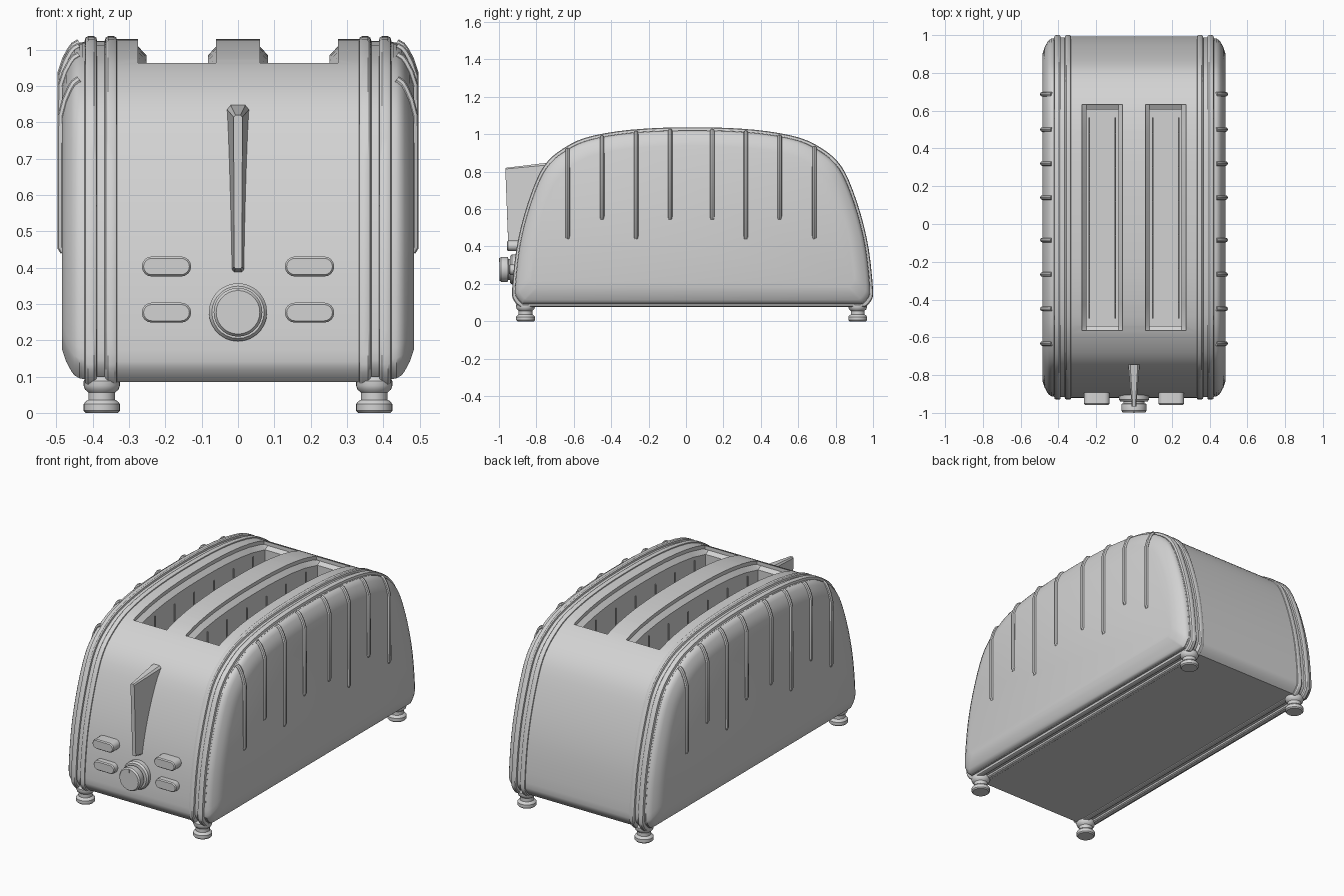
import bpy, bmesh, math
from mathutils import Vector

if "Cube" in bpy.data.objects:
    bpy.data.objects.remove(bpy.data.objects["Cube"], do_unlink=True)

GREY = (0.65, 0.65, 0.65, 1)
metal = bpy.data.materials.new("grey_metal")
metal.use_nodes = True
metal.diffuse_color = GREY
metal.node_tree.nodes["Principled BSDF"].inputs["Base Color"].default_value = GREY

Y0, HALF, MID = 0.035, 0.965, 0.557   # centre and half length of the shell
# half outline of the shell seen from the side: (distance from centre, height)
OUTLINE = [(0, 1.037), (.2, 1.033), (.4, 1.016), (.577, .98), (.69, .925), (.775, .855),
           (.835, .755), (.9, .57), (.943, .38), (.965, .165), (.955, .11), (.925, .077)]


def smooth_outline(pts, steps=3):
    """Catmull-Rom subdivision of the half outline."""
    ext = [(-pts[1][0], pts[1][1])] + pts + [pts[-1]]
    out = []
    for i in range(1, len(ext) - 2):
        a, b, c, d = (Vector(p) for p in ext[i - 1:i + 3])
        for k in range(steps):
            t = k / steps
            out.append(0.5 * (2 * b + (c - a) * t + (2 * a - 5 * b + 4 * c - d) * t ** 2
                              + (3 * b - a - 3 * c + d) * t ** 3))
    return out + [Vector(pts[-1])]


HALF_RING = smooth_outline(OUTLINE)


def section(x, inset):
    """Closed side outline at x, shrunk by inset."""
    full = [(p.x, p.y) for p in HALF_RING] + [(-p.x, p.y) for p in reversed(HALF_RING[1:])]
    return [(x, Y0 + u * (1 - inset / HALF), MID + (z - MID) * (1 - inset / 0.48))
            for u, z in full]


def top_z(y, inset=0.0):
    """Height of the shell top at y."""
    u = abs(y - Y0) / (1 - inset / HALF)
    for a, b in zip(HALF_RING, HALF_RING[1:]):
        if a.x <= u <= b.x:
            z = a.y + (b.y - a.y) * (u - a.x) / (b.x - a.x)
            return MID + (z - MID) * (1 - inset / 0.48)
    return MID


def shade(ob):
    ob.data.shade_smooth()
    ob.data.set_sharp_from_angle(angle=math.radians(32))


def loft(name, rings):
    """Skin equal-length rings and cap both ends."""
    bm = bmesh.new()
    vs = [[bm.verts.new(p) for p in r] for r in rings]
    n = len(rings[0])
    for a, b in zip(vs, vs[1:]):
        for i in range(n):
            j = (i + 1) % n
            bm.faces.new((a[i], a[j], b[j], b[i]))
    bm.faces.new(vs[0])
    bm.faces.new(vs[-1])
    bmesh.ops.recalc_face_normals(bm, faces=bm.faces)
    me = bpy.data.meshes.new(name)
    bm.to_mesh(me)
    bm.free()
    ob = bpy.data.objects.new(name, me)
    bpy.context.collection.objects.link(ob)
    me.materials.append(metal)
    shade(ob)
    return ob


def box(name, x0, x1, y0, y1, z0, z1):
    return loft(name, [[(x0, y0, z), (x1, y0, z), (x1, y1, z), (x0, y1, z)] for z in (z0, z1)])


def lathe(name, prof, place, segs=28):
    """Turn (radius, height) pairs; place maps local coordinates to the model."""
    return loft(name, [[place(r * math.cos(2 * math.pi * i / segs),
                              r * math.sin(2 * math.pi * i / segs), h)
                        for i in range(segs)] for r, h in prof])


def tube(name, pts, radius):
    cu = bpy.data.curves.new(name, 'CURVE')
    cu.dimensions = '3D'
    cu.bevel_depth = radius
    cu.bevel_resolution = 2
    cu.use_fill_caps = True
    sp = cu.splines.new('POLY')
    sp.points.add(len(pts) - 1)
    for p, co in zip(sp.points, pts):
        p.co = (*co, 1)
    cu.materials.append(metal)
    ob = bpy.data.objects.new(name, cu)
    bpy.context.collection.objects.link(ob)
    bpy.ops.object.select_all(action='DESELECT')
    ob.select_set(True)
    bpy.context.view_layer.objects.active = ob
    bpy.ops.object.convert(target='MESH')
    shade(ob)


def cut(ob, cutter):
    mod = ob.modifiers.new("cut", 'BOOLEAN')
    mod.operation, mod.solver, mod.object = 'DIFFERENCE', 'EXACT', cutter
    bpy.context.view_layer.objects.active = ob
    bpy.ops.object.modifier_apply(modifier=mod.name)
    bpy.data.objects.remove(cutter, do_unlink=True)


# central shell with two bread slots
body = loft("body", [section(x, .008) for x in (-.345, .345)])
SLOT_Y0, SLOT_Y1, FLOOR = -.565, .632, .4
for s in (-1, 1):
    rings = []
    for i in range(13):
        if i in (0, 12):
            y, drop = (SLOT_Y0 if i == 0 else SLOT_Y1), .021
        else:
            y, drop = SLOT_Y0 + .025 + (SLOT_Y1 - SLOT_Y0 - .05) * (i - 1) / 10, .045
        t = top_z(y, .008)
        rings.append([(s * x, y, z) for x, z in
                      ((.06, 1.2), (.06, t - .02), (.083, t - drop),
                       (.252, t - drop), (.275, t - .02), (.275, 1.2))])
    cut(body, loft("lip_cutter", rings))
    xs = sorted((s * .083, s * .252))
    cut(body, box("slot_cutter", *xs, SLOT_Y0 + .025, SLOT_Y1 - .025, FLOOR, 1.2))
    # bread guide wires inside each slot
    for x in (.1, .237):
        tube("guide_rail", [(s * x, -.5, .8), (s * x, .565, .8)], .004)
        for k in range(6):
            y = -.42 + k * .18
            tube("guide_wire", [(s * x, y, FLOOR), (s * x, y, .94)], .004)
shade(body)

TRIM = [(.333, .01), (.335, .003), (.341, 0), (.358, 0), (.364, .004), (.367, .013), (.388, .013),
        (.39, .004), (.396, 0), (.413, 0), (.42, .004), (.423, .016), (.43, .017)]
PANEL = [(.42, .018), (.436, .018), (.45, .026), (.459, .038), (.473, .064), (.485, .1)]
RIB_Y = (-.633, -.449, -.267, -.085, .14, .32, .5, .687)

for s in (-1, 1):
    loft("trim_band", [section(s * x, d) for x, d in TRIM])
    loft("side_panel", [section(s * x, d) for x, d in PANEL])
    # raised ribs that wrap over the panel edge
    for i, y in enumerate(RIB_Y):
        low = .445 if i in (0, 2, 5, 7) else .55
        pts = [(s * .478, y, low), (s * .486, y, low + .012)]
        pts += [(s * x, y, top_z(y, d)) for x, d in reversed(PANEL[1:])]
        tube("side_rib", pts, .012)
    # turned feet
    for fy in (-.858, .918):
        lathe("foot", [(.044, 0), (.05, .006), (.05, .024), (.044, .032), (.037, .036),
                       (.037, .056), (.046, .064), (.05, .075), (.05, .088), (.04, .1)],
              lambda a, b, h: (s * .375 + a, fy + b, h))


def pill(cx, cz, w, r, y):
    """Round-ended outline in the front plane."""
    pts = []
    for side in (1, -1):
        for k in range(9):
            a = math.pi * (k / 8 - .5)
            pts.append((cx + side * (w - .0275 + r * math.cos(a)), y,
                        cz + side * r * math.sin(a)))
    return pts


# push buttons
for cx in (-.197, .197):
    for cz, y in ((.403, -.957), (.276, -.947)):
        loft("button", [pill(cx, cz, .068, r, yy) for r, yy in
                        ((.0275, -.86), (.0275, y + .006), (.0225, y))])

# dial with bezel and pointer
lathe("dial", [(.08, 0), (.08, .03), (.072, .04), (.056, .041), (.056, .05), (.065, .052),
               (.067, .058), (.067, .088), (.06, .097)],
      lambda a, b, h: (a, -.9 - h, .277 + b))
box("dial_pointer", -.004, .004, -1, -.98, .318, .338)

# tapered lever fin
lever = loft("lever", [
    [(-.03, -.745, .835), (-.02, -.745, .847), (.02, -.745, .847), (.03, -.745, .835),
     (.018, -.88, .392), (.012, -.88, .385), (-.012, -.88, .385), (-.018, -.88, .392)],
    [(-.012, -.966, .814), (-.007, -.966, .82), (.007, -.966, .82), (.012, -.966, .814),
     (.011, -.95, .402), (.007, -.95, .397), (-.007, -.95, .397), (-.011, -.95, .402)]])
